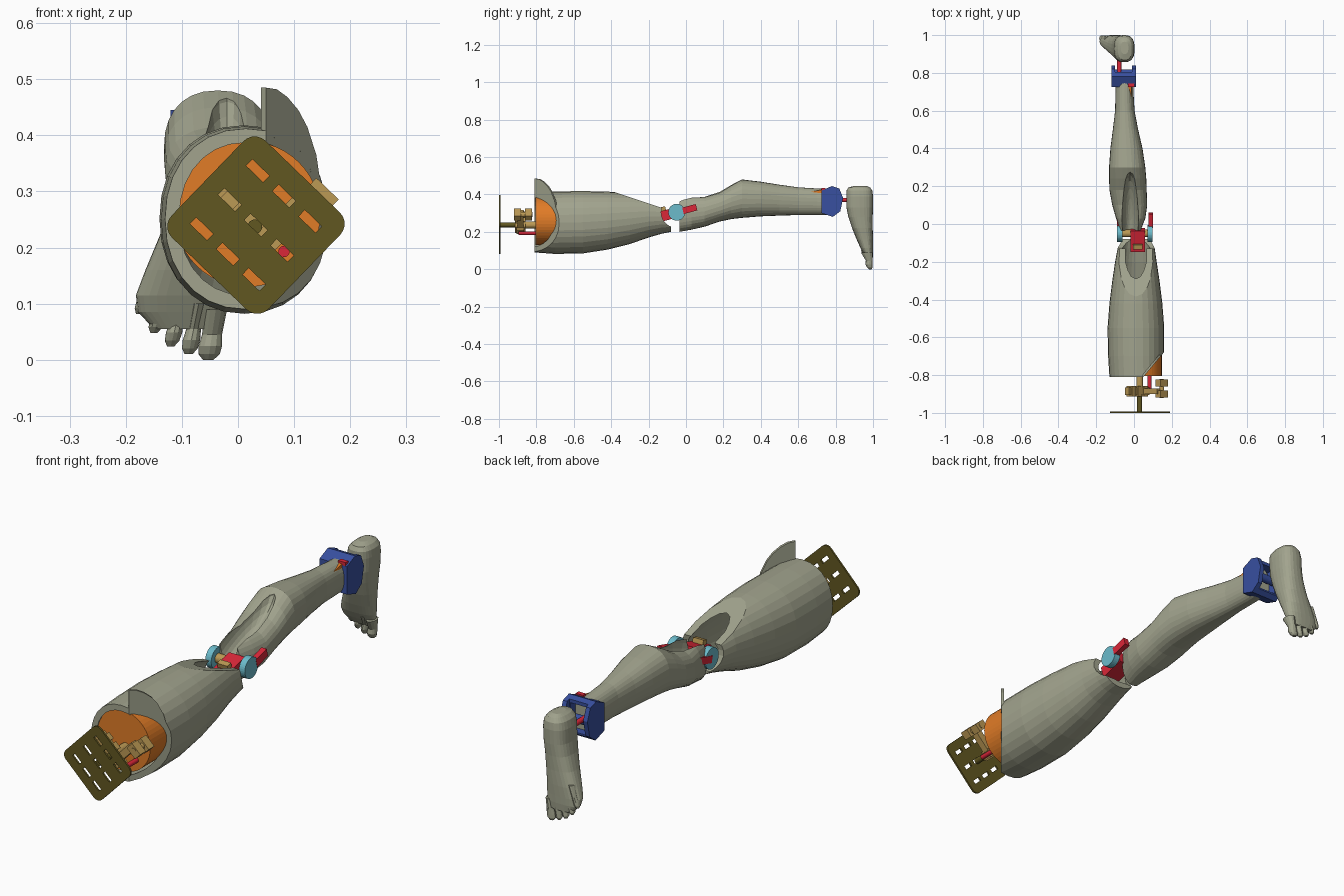
import bpy, bmesh
from math import sin, cos, pi, atan2, radians
from mathutils import Matrix, Vector

if "Cube" in bpy.data.objects:
    bpy.data.objects.remove(bpy.data.objects["Cube"])


def material(name, rgb):
    m = bpy.data.materials.new(name)
    m.diffuse_color = (*rgb, 1)
    m.use_nodes = True
    m.node_tree.nodes["Principled BSDF"].inputs["Base Color"].default_value = m.diffuse_color
    return m


SKIN = material("shell_grey", (0.36, 0.37, 0.27))
ORANGE = material("orange", (0.75, 0.2, 0.02))
OLIVE = material("olive", (0.12, 0.095, 0.015))
TAN = material("tan", (0.5, 0.32, 0.09))
RED = material("red", (0.7, 0.02, 0.04))
CYAN = material("cyan", (0.15, 0.5, 0.6))
BLUE = material("blue", (0.04, 0.08, 0.35))


def finish(name, bm, mat):
    bmesh.ops.recalc_face_normals(bm, faces=bm.faces[:])
    me = bpy.data.meshes.new(name)
    bm.to_mesh(me)
    bm.free()
    ob = bpy.data.objects.new(name, me)
    bpy.context.collection.objects.link(ob)
    if mat:
        me.materials.append(mat)
    return ob


def box(name, loc, size, mat=None, rot=0, axis='X'):
    bm = bmesh.new()
    m = Matrix.Translation(loc) @ Matrix.Rotation(rot, 4, axis) @ Matrix.Diagonal((*size, 1))
    bmesh.ops.create_cube(bm, size=1, matrix=m)
    return finish(name, bm, mat)


def rod(name, a, b, r, mat=None, n=24):
    a, b = Vector(a), Vector(b)
    bm = bmesh.new()
    m = Matrix.Translation((a + b) / 2) @ (b - a).to_track_quat('Z', 'Y').to_matrix().to_4x4()
    bmesh.ops.create_cone(bm, cap_ends=True, segments=n, radius1=r, radius2=r,
                          depth=(b - a).length, matrix=m)
    return finish(name, bm, mat)


def prism(name, pts, vec, mat=None):
    bm = bmesh.new()
    f = bm.faces.new([bm.verts.new(p) for p in pts])
    ext = bmesh.ops.extrude_face_region(bm, geom=[f])
    bmesh.ops.translate(bm, vec=vec, verts=[v for v in ext['geom'] if isinstance(v, bmesh.types.BMVert)])
    return finish(name, bm, mat)


def loft(name, secs, mat, axis='y', power=2.0, n=28, wall=0):
    """Sections are (position, x0, x1, b0, b1); wall > 0 makes an open shell."""
    def ring(s, t):
        p, x0, x1, b0, b1 = s
        out = []
        for i in range(n):
            c, d = cos(2 * pi * i / n), sin(2 * pi * i / n)
            x = (x0 + x1) / 2 + ((x1 - x0) / 2 - t) * abs(c) ** (2 / power) * (1 if c > 0 else -1)
            b = (b0 + b1) / 2 + ((b1 - b0) / 2 - t) * abs(d) ** (2 / power) * (1 if d > 0 else -1)
            out.append(bm.verts.new((x, p, b) if axis == 'y' else (x, b, p)))
        return out
    bm = bmesh.new()
    rings = [ring(s, 0) for s in secs]
    if wall:
        rings += [ring(s, wall) for s in reversed(secs)]
        rings.append(rings[0])
    else:
        bm.faces.new(rings[0])
        bm.faces.new(rings[-1])
    for r, q in zip(rings, rings[1:]):
        for i in range(n):
            bm.faces.new((r[i], r[(i + 1) % n], q[(i + 1) % n], q[i]))
    return finish(name, bm, mat)


def cut(ob, *cutters):
    for c in cutters:
        mod = ob.modifiers.new("cut", 'BOOLEAN')
        mod.operation, mod.solver, mod.object = 'DIFFERENCE', 'EXACT', c
    dg = bpy.context.evaluated_depsgraph_get()
    me = bpy.data.meshes.new_from_object(ob.evaluated_get(dg))
    ob.modifiers.clear()
    ob.data = me
    for c in cutters:
        bpy.data.objects.remove(c)


# Thigh shell: diagonal hip cut, sloped opening and round clearance at the knee
thigh = loft("thigh_shell", [
    (-.81, -.13, .158, .09, .412), (-.70, -.137, .16, .082, .416), (-.55, -.14, .16, .085, .418),
    (-.42, -.13, .15, .105, .415), (-.30, -.115, .135, .135, .408), (-.20, -.1, .12, .17, .395),
    (-.13, -.087, .11, .19, .375), (-.08, -.075, .1, .2, .35)], SKIN, power=2.15, wall=.025)
start, along = Vector((.05, -.81, 0)), Vector((.64, .768, 0))
normal = Vector((.768, -.64, 0))
hip_cut = box("hip_cut", start + along * .08 + normal * .2, (.4, .6, 1.2),
              rot=atan2(normal.y, normal.x), axis='Z')
slope = atan2(-.08, .24)
knee_cut = box("knee_cut", Vector((.01, -.24, .365)) + Vector((0, -sin(slope), cos(slope))) * .15,
               (.6, .7, .3), rot=slope)
clearance = rod("clearance", (-.3, -.05, .305), (.3, -.05, .305), .083)
cut(thigh, hip_cut, knee_cut, clearance)

# Upright hip flap standing on the diagonal cut
flap = [(0, .485), (.03, .482), (.06, .468), (.09, .445), (.115, .415), (.14, .365), (.155, .3),
        (.135, .3), (.12, .35), (.08, .385), (0, .4)]
prism("hip_flap", [start + along * t + Vector((0, 0, z)) for t, z in flap], normal * -.012, SKIN)

# Socket plug
rod("socket_plug", (.017, -.805, .26), (.017, -.69, .26), .13, ORANGE, 48)

# Mounting plate with a three by three grid of slots
turn = radians(44)
centre = Vector((.032, -1, .24))
u, v = Vector((cos(turn), 0, -sin(turn))), Vector((-sin(turn), 0, -cos(turn)))
outline = []
for k in range(4):
    cx, cy = [(1, 1), (-1, 1), (-1, -1), (1, -1)][k]
    for j in range(6):
        a = (k + j / 5) * pi / 2
        outline.append(centre + u * (cx * .092 + .028 * cos(a)) + v * (cy * .092 + .028 * sin(a)))
plate = prism("mounting_plate", outline, (0, .008, 0), OLIVE)
slots = []
for i in (-1, 0, 1):
    for j in (-1, 0, 1):
        p = centre + u * .065 * i + v * .072 * j
        slots.append(box("slot", p, (.042, .1, .016), rot=turn, axis='Y'))
cut(plate, *slots)

# Hip linkage between plate and plug
rod("hip_post", (.03, -.993, .237), (.03, -.9, .237), .013, OLIVE)
rod("hip_stem", (.03, -.9, .237), (.03, -.8, .237), .018, TAN)
box("hip_crossbeam", (.017, -.885, .252), (.15, .04, .03), TAN, turn, 'Y')
for i, s in enumerate((-.045, 0, .045)):
    p = Vector((.017, -.885, .252)) + u * s
    box(f"hip_clamp_{i}", p, (.03, .056, .042), TAN, turn, 'Y')
box("hip_arm", (.095, -.885, .266), (.03, .03, .11), TAN, turn, 'Y')
for i, y in enumerate((-.9, -.842)):
    box(f"hip_block_{i}", (.147, y, .292), (.055, .038, .036), TAN, turn, 'Y')
rod("hip_block_pin", (.147, -.92, .292), (.147, -.82, .292), .013, TAN)
rod("hip_red_pin", (.082, -.895, .193), (.082, -.8, .193), .01, RED)

# Knee hinge
rod("knee_axle", (-.08, -.05, .305), (.09, -.05, .305), .02, TAN)
for side, x in (("left", -.075), ("right", .085)):
    rod(f"knee_disc_{side}", (x - .014, -.05, .305), (x + .014, -.05, .305), .045, CYAN, 32)
tilt = radians(15)
box("knee_block", (.02, -.085, .295), (.075, .115, .055), RED, tilt)
box("knee_block_cap", (.02, -.115, .3), (.05, .025, .07), TAN, tilt)
box("knee_bar_right", (.088, .02, .322), (.024, .075, .035), RED, tilt)
box("knee_bar_left", (-.085, 0, .315), (.012, .1, .03), RED, tilt)

# Shin with a hollow scooped behind the knee
shin = loft("shin_shell", [
    (-.035, -.075, .035, .2, .388), (.03, -.095, .06, .212, .393), (.1, -.115, .07, .228, .392),
    (.18, -.13, .067, .255, .415), (.24, -.132, .065, .268, .45), (.30, -.132, .06, .275, .48),
    (.40, -.125, .045, .283, .468), (.50, -.112, .022, .287, .452), (.60, -.1, .003, .29, .438),
    (.70, -.098, -.003, .29, .432), (.77, -.097, -.004, .292, .428)], SKIN, power=2.3)
bm = bmesh.new()
bmesh.ops.create_uvsphere(bm, u_segments=20, v_segments=12, radius=1,
                          matrix=Matrix.Translation((-.02, .05, .4)) @ Matrix.Rotation(radians(20), 4, 'X')
                          @ Matrix.Diagonal((.045, .24, .08, 1)))
cut(shin, finish("scoop", bm, None))

# Ankle cuff: two octagonal cheeks joined by a band
cheek = [(.725, .30), (.725, .42), (.78, .445), (.82, .432), (.84, .38), (.825, .31), (.785, .28)]
for side, x in (("left", -.12), ("right", -.01)):
    prism(f"ankle_cheek_{side}", [(x, y, z) for y, z in cheek], (.02, 0, 0), BLUE)
band = prism("ankle_band", [(-.11, y, z) for y, z in cheek], (.11, 0, 0), BLUE)
cut(band, box("band_hole", (-.055, .82, .362), (.082, .17, .12)),
    box("band_notch", (-.055, .87, .362), (.09, .13, .3)))
rod("ankle_rod", (-.078, .75, .37), (-.078, .88, .37), .011, RED)
rod("ankle_pivot", (-.105, .8, .36), (-.005, .8, .36), .018, BLUE)
box("ankle_tab", (-.015, .735, .425), (.035, .02, .02), RED)
box("ankle_latch", (-.022, .695, .408), (.018, .07, .022), ORANGE, radians(12))

# Foot, pointing down, with the sole facing backwards
loft("foot", [
    (.055, -.15, -.045, .965, .998), (.085, -.178, -.03, .948, 1), (.115, -.182, -.024, .932, 1),
    (.16, -.165, -.02, .912, 1), (.22, -.14, -.012, .888, .998), (.28, -.12, -.006, .868, .998),
    (.33, -.11, 0, .858, 1), (.39, -.107, .003, .857, 1), (.42, -.1, 0, .858, .996),
    (.437, -.085, -.012, .868, .985), (.446, -.07, -.03, .9, .965)], SKIN, 'z', power=2.6)
toes = [(-.176, .082, .013), (-.15, .048, .014), (-.12, .024, .0145), (-.088, .01, .0155), (-.053, 0, .021)]
for i, (x, z, r) in enumerate(toes):
    secs = []
    for d, k, y in ((0, .45, .978), (.01, .9, .968), (.025, 1, .96), (.045, .85, .962), (.09, .95, .935)):
        c = x + d * (.25 + .05 * (2 - i))
        secs.append((z + d, c - r * k, c + r * k, y, .998 if d else .993))
    loft(f"toe_{i + 1}", secs, SKIN, 'z', n=12)
